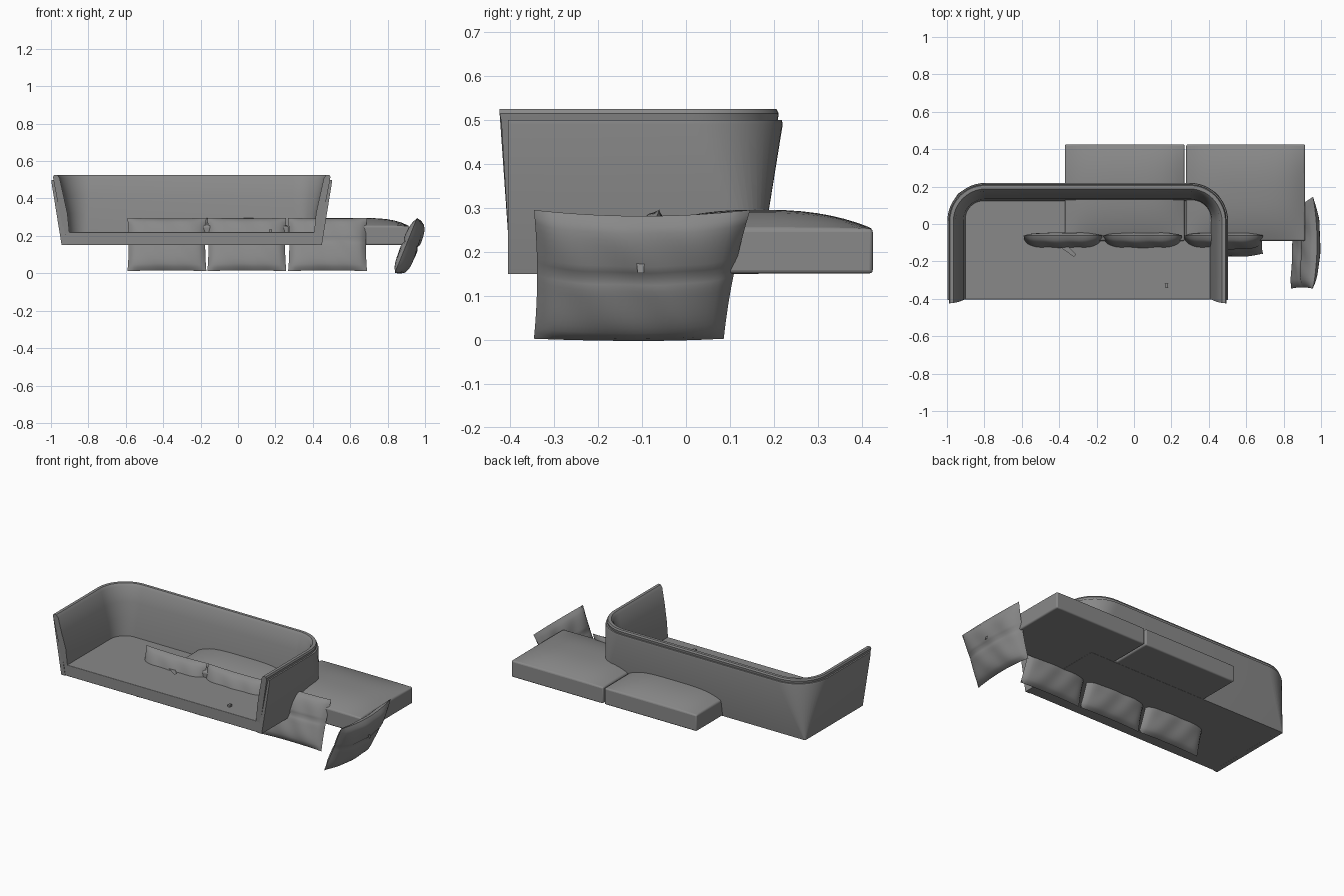
import bpy, bmesh, math
from math import radians, cos, sin, pi

if "Cube" in bpy.data.objects:
    bpy.data.objects.remove(bpy.data.objects["Cube"])

grey = bpy.data.materials.new("grey_fabric")
grey.use_nodes = True
colour = (0.25, 0.25, 0.25, 1)
grey.diffuse_color = colour
grey.node_tree.nodes["Principled BSDF"].inputs["Base Color"].default_value = colour


def finish(name, bm, bevel=0, angle=35):
    bmesh.ops.recalc_face_normals(bm, faces=bm.faces)
    mesh = bpy.data.meshes.new(name)
    bm.to_mesh(mesh)
    bm.free()
    mesh.materials.append(grey)
    ob = bpy.data.objects.new(name, mesh)
    bpy.context.collection.objects.link(ob)
    if bevel:
        mod = ob.modifiers.new("soft_edges", "BEVEL")
        mod.width, mod.segments = bevel, 3
        mod.limit_method, mod.angle_limit = "ANGLE", radians(50)
    bpy.ops.object.select_all(action="DESELECT")
    ob.select_set(True)
    bpy.context.view_layer.objects.active = ob
    bpy.ops.object.shade_smooth_by_angle(angle=radians(angle))
    return ob


def u_path(inset, z, radius, front):
    """U-shaped plan line with two rounded back corners."""
    left, right, back = -1 + inset, 0.505 - inset, 0.222 - inset
    pts = [(left, front, z)]
    for cx, start in ((left + radius, pi), (right - radius, pi / 2)):
        for i in range(13):
            a = start - i * pi / 24
            pts.append((cx + radius * cos(a), back - radius + radius * sin(a), z))
    pts.append((right, front, z))
    return pts


def u_wall(name, section):
    """Loft a closed section of (inset, z, corner radius, front) along the U."""
    bm = bmesh.new()
    rings = [[bm.verts.new(p) for p in u_path(*s)] for s in section]
    for a, b in zip(rings, rings[1:] + rings[:1]):
        for i in range(len(a) - 1):
            bm.faces.new((a[i], a[i + 1], b[i + 1], b[i]))
    for end in (0, -1):
        bm.faces.new([r[end] for r in rings])
    return finish(name, bm)


def box(name, lo, hi, bevel=0):
    bm = bmesh.new()
    bmesh.ops.create_cube(bm, size=1)
    for v in bm.verts:
        v.co = [(l + h) / 2 + c * (h - l) for l, h, c in zip(lo, hi, v.co)]
    return finish(name, bm, bevel)


def seat_cushion(name, x0, x1):
    """Flat-sided slab with a crowned top."""
    y0, y1 = -0.09, 0.425
    bm = bmesh.new()
    bmesh.ops.create_grid(bm, x_segments=16, y_segments=16, size=1)
    rim = [e for e in bm.edges if e.is_boundary]
    for v in bm.verts:
        u, w = v.co.x, v.co.y
        crown = (1 - abs(u) ** 4) * (1 - abs(w) ** 2.5)
        v.co = ((x0 + x1) / 2 + u * (x1 - x0) / 2,
                (y0 + y1) / 2 + w * (y1 - y0) / 2, 0.253 + 0.043 * crown)
    skirt = bmesh.ops.extrude_edge_only(bm, edges=rim)["geom"]
    for v in skirt:
        if isinstance(v, bmesh.types.BMVert):
            v.co.z = 0.151
    bmesh.ops.holes_fill(bm, edges=[e for e in bm.edges if e.is_boundary])
    return finish(name, bm, 0.008, 45)


def pillow(name, size, loc, rot, skew=0.0, bow=0.0):
    """Stuffed pillow with pinched sides and a crease across the middle."""
    w, t, h = size
    bm = bmesh.new()
    for side in (-1, 1):
        made = bmesh.ops.create_grid(bm, x_segments=24, y_segments=20, size=1)
        for v in made["verts"]:
            a, b = v.co.x, v.co.y
            puff = ((1 - a ** 4) * (1 - b ** 4)) ** 0.6
            crease = 1 - 0.2 * math.exp(-((b - 0.08) / 0.07) ** 2)
            wrinkle = 1 + 0.06 * sin(9 * a + 4 * b)
            x = a * (1 - 0.03 * (1 - b * b)) * w / 2
            if a > 0:
                x -= skew * a * (1 - b) / 2
            z = b * (1 - 0.03 * (1 - a * a)) * h / 2
            v.co = (x, side * puff * crease * wrinkle * t / 2 - bow * (1 - a * a), z)
    bmesh.ops.remove_doubles(bm, verts=bm.verts, dist=0.0005)
    ob = finish(name, bm, 0, 60)
    ob.location, ob.rotation_euler = loc, rot
    return ob


def tag(name, root, tip, wide):
    """Slim fabric fold tapering from root to tip."""
    bm = bmesh.new()
    verts = []
    for p, k in ((root, 1), (tip, 0.5)):
        verts.append([bm.verts.new([c + s * k * d for c, d in zip(p, wide)]) for s in (-1, 1)])
    face = bm.faces.new((*verts[0], *reversed(verts[1])))
    bmesh.ops.solidify(bm, geom=[face], thickness=0.006)
    return finish(name, bm)


# Flared outer shell: square at the foot, rounded at the rim
u_wall("outer_shell", [
    (0.057, 0.15, 0.008, -0.405), (0.002, 0.49, 0.205, -0.405),
    (0.004, 0.5, 0.205, -0.405), (0.022, 0.5, 0.19, -0.405),
    (0.085, 0.15, 0.03, -0.405)])

# Padded lining, thicker towards the seat
u_wall("inner_padding", [
    (0.07, 0.2, 0.04, -0.402), (0.014, 0.495, 0.195, -0.42),
    (0.011, 0.515, 0.195, -0.424), (0.016, 0.525, 0.19, -0.424),
    (0.034, 0.525, 0.175, -0.422), (0.046, 0.51, 0.165, -0.42),
    (0.066, 0.42, 0.145, -0.415), (0.088, 0.32, 0.115, -0.405),
    (0.1, 0.2, 0.095, -0.402)])

# Seat platform
box("seat_platform", (-0.925, -0.403, 0.1505), (0.43, 0.145, 0.22), 0.003)
box("seat_button", (0.165, -0.34, 0.215), (0.182, -0.318, 0.235), 0.003)

# Loose seat cushions
seat_cushion("seat_cushion_right", -0.37, 0.27)
seat_cushion("seat_cushion_left", 0.279, 0.915)

# Row of back pillows
for side, x in (("right", -0.38), ("middle", 0.047), ("left", 0.479)):
    pillow("back_pillow_" + side, (0.422, 0.075, 0.302), (x, -0.11, 0.154),
           (radians(-19), 0, 0))

# Side pillow leaning outwards
pillow("side_pillow", (0.492, 0.085, 0.316), (0.898, -0.1, 0.149),
       (radians(22), 0, radians(90)), 0.06, 0.025)

# Small fabric folds on the pillows
tag("back_pillow_fold", (-0.385, -0.11, 0.228), (-0.315, -0.17, 0.23), (0.012, 0.012, 0))
tag("side_pillow_fold", (0.965, -0.105, 0.235), (0.988, -0.103, 0.152), (0, 0.014, 0))
